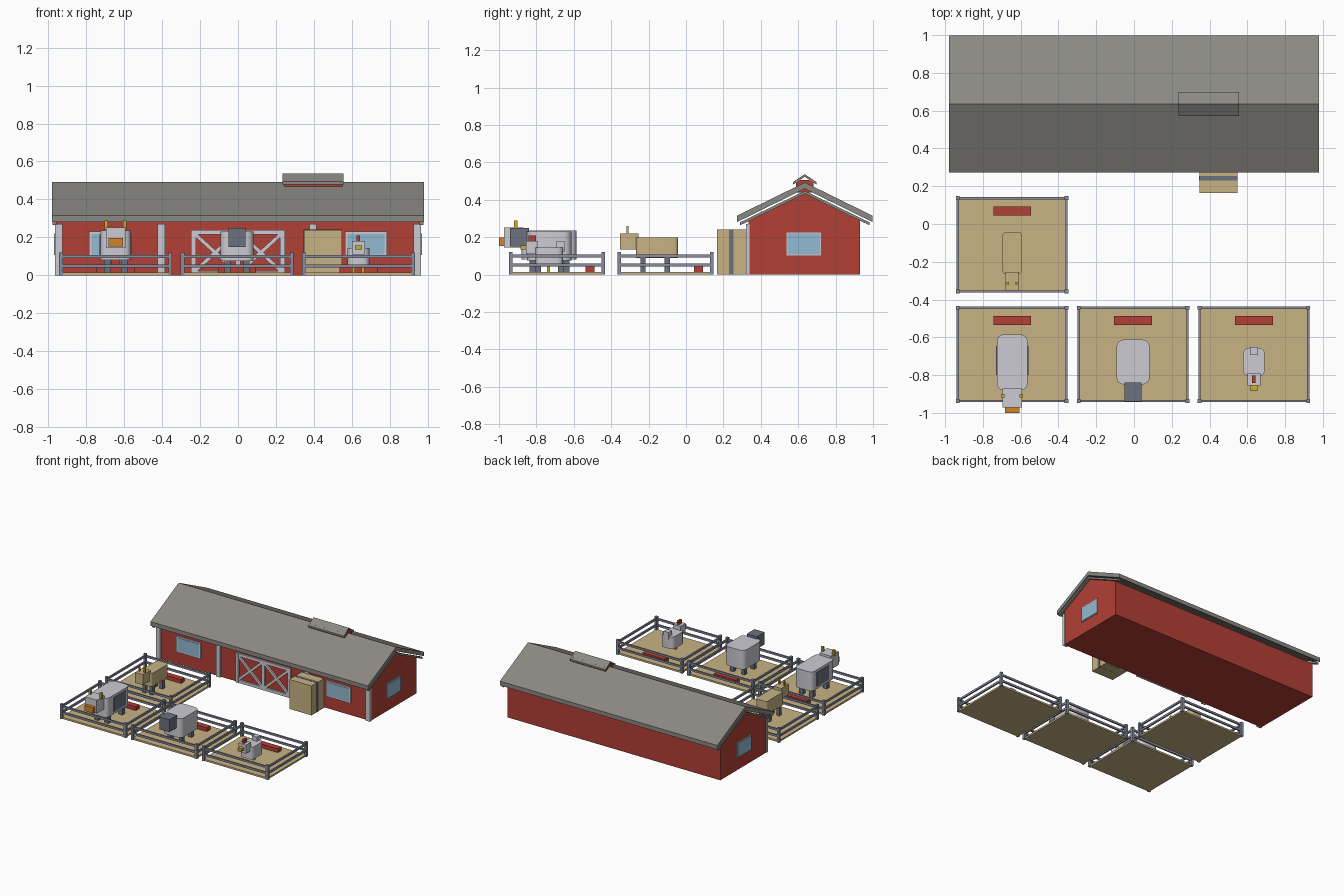
import bpy, bmesh, math
from mathutils import Matrix, Vector

if "Cube" in bpy.data.objects:
    bpy.data.objects.remove(bpy.data.objects["Cube"])


def material(name, r, g, b):
    m = bpy.data.materials.new(name)
    m.use_nodes = True
    m.diffuse_color = (r, g, b, 1)
    m.node_tree.nodes["Principled BSDF"].inputs["Base Color"].default_value = (r, g, b, 1)
    return m


RED = material("barn red", .45, .05, .035)
ROOF = material("roof grey", .26, .25, .23)
LIGHT = material("light grey", .60, .60, .65)
FENCE = material("fence grey", .25, .27, .34)
DARK = material("slate grey", .15, .165, .21)
TAN = material("straw tan", .58, .45, .23)
BLUE = material("window blue", .29, .49, .64)
ORANGE = material("muzzle orange", .65, .23, .02)
YELLOW = material("horn yellow", .60, .42, .03)


def finish(name, bm, mat):
    mesh = bpy.data.meshes.new(name)
    bmesh.ops.recalc_face_normals(bm, faces=bm.faces)
    bm.to_mesh(mesh)
    bm.free()
    mesh.materials.append(mat)
    ob = bpy.data.objects.new(name, mesh)
    bpy.context.collection.objects.link(ob)
    return ob


def box(name, mat, x, y, z, round_corners=0):
    """Box from (low, high) ranges, optionally with rounded vertical edges."""
    bm = bmesh.new()
    size = [r[1] - r[0] for r in (x, y, z)]
    mid = [(r[1] + r[0]) / 2 for r in (x, y, z)]
    bmesh.ops.create_cube(bm, size=1, matrix=Matrix.Translation(mid) @ Matrix.Diagonal((*size, 1)))
    if round_corners:
        upright = [e for e in bm.edges
                   if abs(e.verts[0].co.z - e.verts[1].co.z) > size[2] / 2]
        bmesh.ops.bevel(bm, geom=upright, offset=round_corners, segments=4,
                        profile=.5, affect='EDGES')
    ob = finish(name, bm, mat)
    if round_corners:
        bpy.ops.object.select_all(action='DESELECT')
        ob.select_set(True)
        bpy.context.view_layer.objects.active = ob
        bpy.ops.object.shade_smooth_by_angle(angle=math.radians(40))
    return ob


def around(c, half):
    return (c - half, c + half)


def extrude_x(name, mat, profile, x):
    """Prism along x from a (y, z) profile."""
    bm = bmesh.new()
    face = bm.faces.new([bm.verts.new((x[0], py, pz)) for py, pz in profile])
    ext = bmesh.ops.extrude_face_region(bm, geom=[face])
    moved = [v for v in ext["geom"] if isinstance(v, bmesh.types.BMVert)]
    bmesh.ops.translate(bm, verts=moved, vec=(x[1] - x[0], 0, 0))
    return finish(name, bm, mat)


RIDGE = .635


def gable_slab(name, mat, x, half, top, drop, thick):
    c = [(RIDGE - half, top - drop), (RIDGE, top), (RIDGE + half, top - drop)]
    extrude_x(name, mat, c + [(y, z - thick) for y, z in reversed(c)], x)


def brace(name, mat, a, b, y, width, depth):
    """Diagonal board in the xz plane between two points."""
    a, b = Vector((a[0], y, a[1])), Vector((b[0], y, b[1]))
    d = b - a
    bm = bmesh.new()
    m = (Matrix.Translation((a + b) / 2) @ Matrix.Rotation(-math.atan2(d.z, d.x), 4, 'Y')
         @ Matrix.Diagonal((d.length, depth, width, 1)))
    bmesh.ops.create_cube(bm, size=1, matrix=m)
    finish(name, bm, mat)


# Barn shell, roof and gable boards
FRONT = .335
extrude_x("barn_walls", RED, [(FRONT, 0), (.93, 0), (.93, .288), (RIDGE, .432), (FRONT, .288)],
          (-.96, .96))
gable_slab("barn_roof", ROOF, (-.98, .98), .362, .493, .178, .034)
for s in (-1, 1):
    gable_slab("gable_board", ROOF, around(s * .967, .011), .345, .448, .168, .016)

# Roof vent
box("vent_base", RED, (.245, .55), around(RIDGE, .048), (.44, .505))
gable_slab("vent_roof", ROOF, (.235, .555), .064, .537, .043, .014)

# Front trim posts
for x in (-.945, -.405, .395, .945):
    box("wall_post", LIGHT, around(x, .019), (.32, .34), (0, .27))

# Windows with frames, front and gable ends
for s in (-1, 1):
    x = s * .675
    box("front_window_frame", LIGHT, around(x, .11), (.325, .34), (.1, .23))
    box("front_window_glass", BLUE, around(x, .098), (.322, .33), (.111, .219))
    box("end_window_frame", LIGHT, around(s * .96, .006), around(.63, .092), (.102, .226))
    box("end_window_glass", BLUE, around(s * .965, .004), around(.63, .086), (.108, .22))

# Double door with crossed braces
for x in (-.235, 0, .235):
    box("door_stile", LIGHT, around(x, .013), (.32, .34), (0, .24))
for z in (.012, .228):
    box("door_rail", LIGHT, (-.248, .248), (.321, .34), around(z, .012))
for s in (-1, 1):
    brace("door_brace", LIGHT, (s * .01, .02), (s * .23, .22), .33, .02, .016)
    brace("door_brace", LIGHT, (s * .01, .22), (s * .23, .02), .329, .02, .016)

# Strapped straw stack
box("straw_stack", TAN, (.347, .547), (.165, .325), (0, .24))
box("straw_strap", DARK, (.345, .549), around(.243, .012), (0, .242))

# Pens: ground, trough, corner posts and rails
for px, py in ((-.645, -.11), (-.645, -.69), (-.005, -.69), (.635, -.69)):
    hx, hy = .288, .247
    box("pen_ground", TAN, around(px, .29), around(py, .25), (0, .014))
    box("trough", RED, around(px, .1), around(py + .178, .024), (.014, .045))
    for s in (-1, 1):
        for t in (-1, 1):
            box("fence_post", FENCE, around(px + s * hx, .01), around(py + t * hy, .01), (0, .12))
        for z in (.05, .1):
            box("side_rail", FENCE, around(px + s * hx, .006), around(py, hy), around(z, .008))
            box("cross_rail", FENCE, around(px, hx), around(py + s * hy, .006), around(z, .008))


def legs(name, mat, x, half_x, ys, half, top):
    for s in (-1, 1):
        for y in ys:
            box(name, mat, around(x + s * half_x, half), around(y, half), (.014, top))


# Cow
CX = -.645
box("cow_body", LIGHT, around(CX, .081), (-.88, -.585), (.08, .235), .035)
for s in (-1, 1):
    box("cow_patch", DARK, around(CX + s * .082, .004), (-.80, -.645), (.1, .215))
    box("cow_horn", YELLOW, around(CX + s * .049, .009), around(-.91, .009), (.24, .29))
box("cow_head", LIGHT, around(CX, .052), (-.972, -.87), (.145, .253))
box("cow_muzzle", ORANGE, around(CX, .038), (-1, -.97), (.152, .197))
legs("cow_leg", DARK, CX, .045, (-.82, -.64), .017, .085)

# Sheep
SX = -.005
box("sheep_body", LIGHT, around(SX, .088), (-.85, -.612), (.075, .23), .04)
box("sheep_head", DARK, around(SX, .045), (-.94, -.84), (.15, .25))
legs("sheep_leg", DARK, SX, .05, (-.79, -.67), .015, .08)

# Goat
box("goat_body", TAN, around(CX, .051), (-.267, -.042), (.09, .197), .02)
box("goat_head", TAN, around(CX, .035), (-.352, -.255), (.135, .22))
for s in (-1, 1):
    box("goat_horn", YELLOW, around(CX + s * .024, .006), around(-.313, .006), (.215, .26))
legs("goat_leg", DARK, CX, .032, (-.23, -.1), .014, .095)

# Hen
HX = .635
box("hen_body", LIGHT, around(HX, .057), (-.805, -.657), (.045, .145), .03)
box("hen_tail", LIGHT, around(HX, .022), (-.693, -.65), (.12, .18))
box("hen_head", LIGHT, around(HX, .034), (-.855, -.79), (.11, .18))
box("hen_comb", RED, around(HX, .009), (-.842, -.803), (.175, .21))
box("hen_beak", YELLOW, around(HX, .018), (-.885, -.853), (.135, .156))
for s in (-1, 1):
    box("hen_leg", YELLOW, around(HX + s * .025, .008), around(-.735, .008), (.014, .05))
